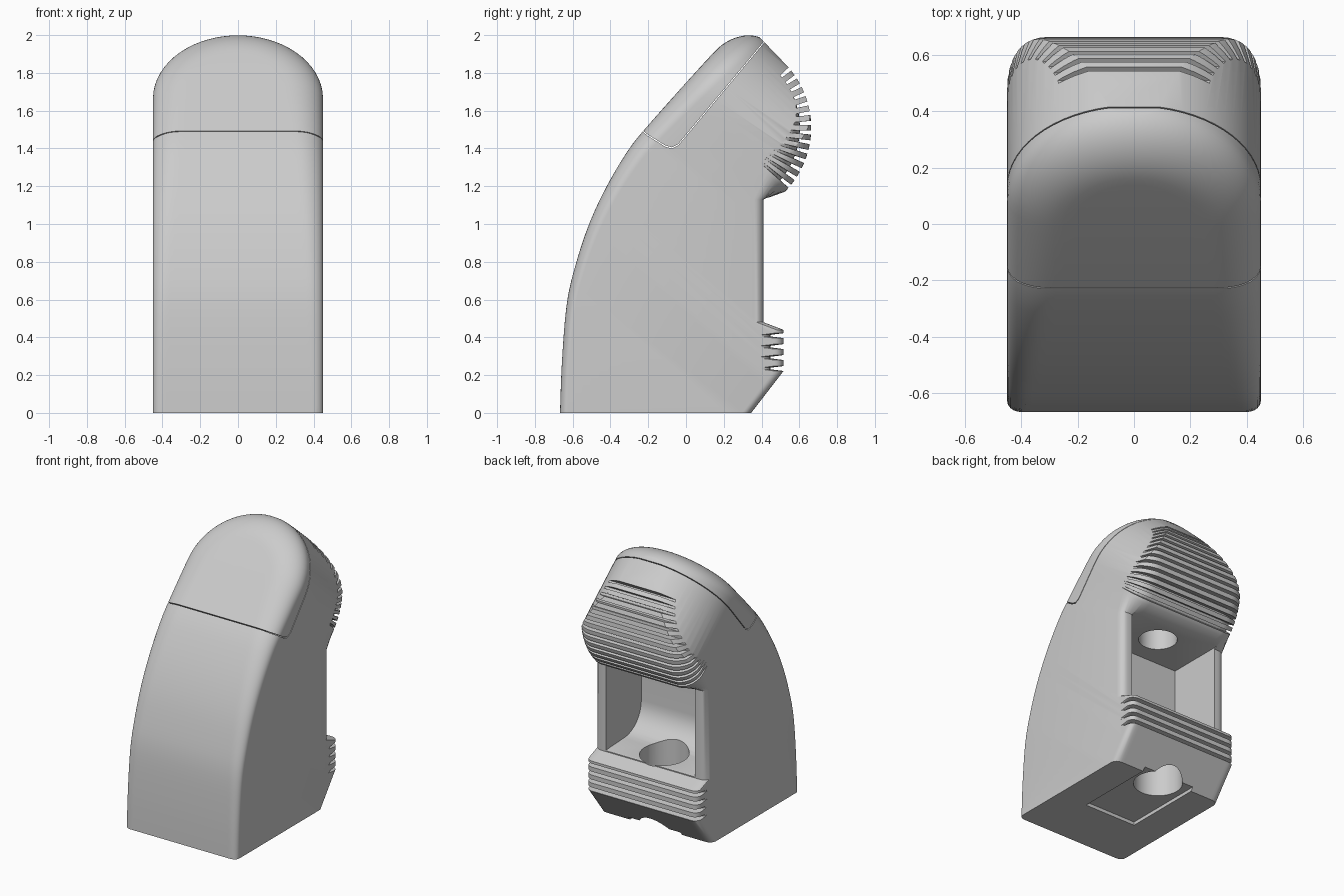
import bpy, bmesh
from math import sin, cos, pi, sqrt, radians
from mathutils import Matrix

if "Cube" in bpy.data.objects:
    bpy.data.objects.remove(bpy.data.objects["Cube"], do_unlink=True)

HALF = 0.45            # half width
ARCH = 1.33            # height of arch centre along the slope
S, C = 0.6416, 0.767   # slope direction

grey = bpy.data.materials.new("light_grey")
grey.use_nodes = True
grey.diffuse_color = (0.6, 0.6, 0.6, 1)
grey.node_tree.nodes["Principled BSDF"].inputs["Base Color"].default_value = (0.6, 0.6, 0.6, 1)


def tilt(a, b):
    """Swap between (y, z) and (along slope, depth); its own inverse."""
    return S * a + C * b, C * a - S * b


def finish(bm, name):
    bmesh.ops.recalc_face_normals(bm, faces=bm.faces)
    mesh = bpy.data.meshes.new(name)
    bm.to_mesh(mesh)
    bm.free()
    mesh.materials.append(grey)
    obj = bpy.data.objects.new(name, mesh)
    bpy.context.collection.objects.link(obj)
    return obj


def loft(bm, outline, xs):
    """Join side outlines given at each x into a solid."""
    rows = [[bm.verts.new((x, y, z)) for y, z in outline(x)] for x in xs]
    n = len(rows[0])
    for a, b in zip(rows, rows[1:]):
        for i in range(n):
            j = (i + 1) % n
            bm.faces.new((a[i], a[j], b[j], b[i]))
    bm.faces.new(rows[0])
    bm.faces.new(rows[-1])


def solid(name, outlines, xs):
    bm = bmesh.new()
    for outline in outlines:
        loft(bm, outline, xs)
    return finish(bm, name)


def cylinder(name, r, y, z0, z1):
    bm = bmesh.new()
    bmesh.ops.create_cone(bm, cap_ends=True, segments=40, radius1=r, radius2=r,
                          depth=z1 - z0,
                          matrix=Matrix.Translation((0, y, (z0 + z1) / 2)))
    return finish(bm, name)


def boolean(obj, cutter, op="DIFFERENCE"):
    mod = obj.modifiers.new("cut", "BOOLEAN")
    mod.operation, mod.solver, mod.object = op, "EXACT", cutter
    bpy.context.view_layer.objects.active = obj
    with bpy.context.temp_override(object=obj, active_object=obj):
        bpy.ops.object.modifier_apply(modifier=mod.name)
    bpy.data.objects.remove(cutter, do_unlink=True)


def corner(x, r):
    """Inward offset of a rounded vertical corner."""
    d = max(0, min(abs(x), HALF) - (HALF - r))
    return r - sqrt(max(0, r * r - d * d))


# Front curve as depth over slope position
curve = [tilt(y, z) for y, z in (
    (-.67, -.2), (-.667, 0), (-.655, .3), (-.628, .6), (-.58, .8), (-.513, 1),
    (-.42, 1.2), (-.3, 1.4), (-.22, 1.5), (.07, 1.825), (.4, 2.18))]


def slope(i):
    a, b = curve[max(i - 1, 0)], curve[min(i + 1, len(curve) - 1)]
    return (b[1] - a[1]) / (b[0] - a[0])


def front_depth(u):
    i = max(k for k in range(len(curve) - 1) if k == 0 or curve[k][0] <= u)
    (u0, v0), (u1, v1) = curve[i], curve[i + 1]
    h = u1 - u0
    t = (u - u0) / h
    return (v0 * (1 + 2 * t) * (1 - t) ** 2 + slope(i) * h * t * (1 - t) ** 2
            + v1 * t * t * (3 - 2 * t) + slope(i + 1) * h * t * t * (t - 1))


def rounded_depth(u, s):
    """Front depth with an edge rounding that grows toward the top."""
    t = max(0, min(1, (u + 0.43) / 2.2))
    h, w = 0.05 + 0.105 * t * t, 0.05 + 0.19 * t ** 1.5
    edge = max(0, 1 - s / w)
    return front_depth(u) + h * (1 - sqrt(1 - edge * edge))


# Arched body with the curved, rounded front
LOW, SIDE, TURN, RINGS = curve[0][0] + 0.01, 32, 32, 18


def arch_point(j, s):
    r = HALF - s
    if j < SIDE:
        return r, LOW + (ARCH - LOW) * j / SIDE
    if j > SIDE + TURN:
        return -r, LOW + (ARCH - LOW) * (2 * SIDE + TURN - j) / SIDE
    a = pi * (j - SIDE) / TURN
    return r * cos(a), ARCH + r * sin(a)


bm = bmesh.new()
rows = []
for k in range(-1, RINGS + 1):
    s = HALF * (max(k, 0) / RINGS) ** 2
    row = []
    for j in range(2 * SIDE + TURN + 1):
        x, u = arch_point(j, s)
        y, z = tilt(u, 0.6 if k < 0 else rounded_depth(u, s))
        row.append(bm.verts.new((x, y, z)))
    rows.append(row)
for a, b in zip(rows, rows[1:]):
    for j in range(len(a) - 1):
        bm.faces.new((a[j], a[j + 1], b[j + 1], b[j]))
bm.faces.new(rows[0])
bm.faces.new([r[0] for r in rows] + [r[-1] for r in reversed(rows[:-1])])
bmesh.ops.remove_doubles(bm, verts=bm.verts, dist=0.0001)
body = finish(bm, "body")

# Back outline: sloped foot, ledge, pillars and bulging head
steps = [0.31 + 0.14 * sin(pi / 2 * i / 9) for i in range(10)] + [0.47]
stations = [-x for x in reversed(steps)] + steps
HY, HZ, HR = 0.18, 1.51, 0.483


def head(x, r, angle):
    r -= corner(x, 0.14)
    return HY + r * cos(angle), HZ + r * sin(angle)


def back_outline(x):
    f = corner(x, 0.05)
    pts = [(-.9, 0), (.345 - f, 0), (.515 - f, .22), (.515 - f, .44),
           (.41 - f, .48), (.41 - f, 1.13)]
    pts += [head(x, HR, radians(-44.5 + 89 * i / 28)) for i in range(29)]
    y, z = pts[-1]
    return pts + [(y - .5, z + .52), (-.9, 2.4)]


boolean(body, solid("envelope", [back_outline], stations), "INTERSECT")


# Grip slots on the head and the foot
def head_slot(angle):
    w = radians(1.5)
    return lambda x: [head(x, r, angle + d) for r, d in (
        (HR - .06, -w * .7), (HR + .1, -w), (HR + .1, w), (HR - .06, w * .7))]


def foot_slot(z):
    def outline(x):
        f = corner(x, 0.05)
        return [(.447 - f, z - .004), (.6 - f, z - .024), (.6 - f, z + .024), (.447 - f, z + .004)]
    return outline


slots = [head_slot(radians(-40 + 80 * i / 13)) for i in range(14)]
slots += [foot_slot(0.235 + 0.058 * i) for i in range(4)]
boolean(body, solid("slots", slots, stations), "DIFFERENCE")

# Open cavity with a rounded inner floor
cavity = [(.47, 1.14), (.47, .47), (.4, .49), (.2, .5)]
cavity += [(.2 - .2 * sin(a), .7 - .2 * cos(a)) for a in [pi / 2 * i / 8 for i in range(1, 9)]]
cavity += [(0, 1.14)]
boolean(body, solid("cavity", [lambda x: cavity], (-.36, .36)))

# Holes through the floor and into the roof, recess below
boolean(body, cylinder("floor_hole", 0.165, 0.25, -0.1, 0.6))
boolean(body, cylinder("roof_hole", 0.13, 0.25, 1.05, 1.5))
recess = [(-.25, -.1), (.42, -.1), (.42, .025), (-.25, .025)]
boolean(body, solid("recess", [lambda x: recess], (-.21, .21)))


# Separate top cover with a hairline gap
def cover_region(gap):
    pts = [(2.4, -1.7), (.99, -1.7), (.995, -1.1), (1.01, -.99),
           (1.025, -.955), (1.06, -.94), (2.4, -.94)]
    pts = [tilt(u + gap, v - gap) for u, v in pts]
    return solid("region", [lambda x: pts], (-.6, .6))


cover = body.copy()
cover.data = body.data.copy()
cover.name = "top_cover"
bpy.context.collection.objects.link(cover)
boolean(cover, cover_region(0.005), "INTERSECT")
boolean(body, cover_region(0))

bpy.ops.object.select_all(action="DESELECT")
for obj in (body, cover):
    obj.select_set(True)
bpy.context.view_layer.objects.active = body
bpy.ops.object.shade_smooth_by_angle(angle=radians(28))
